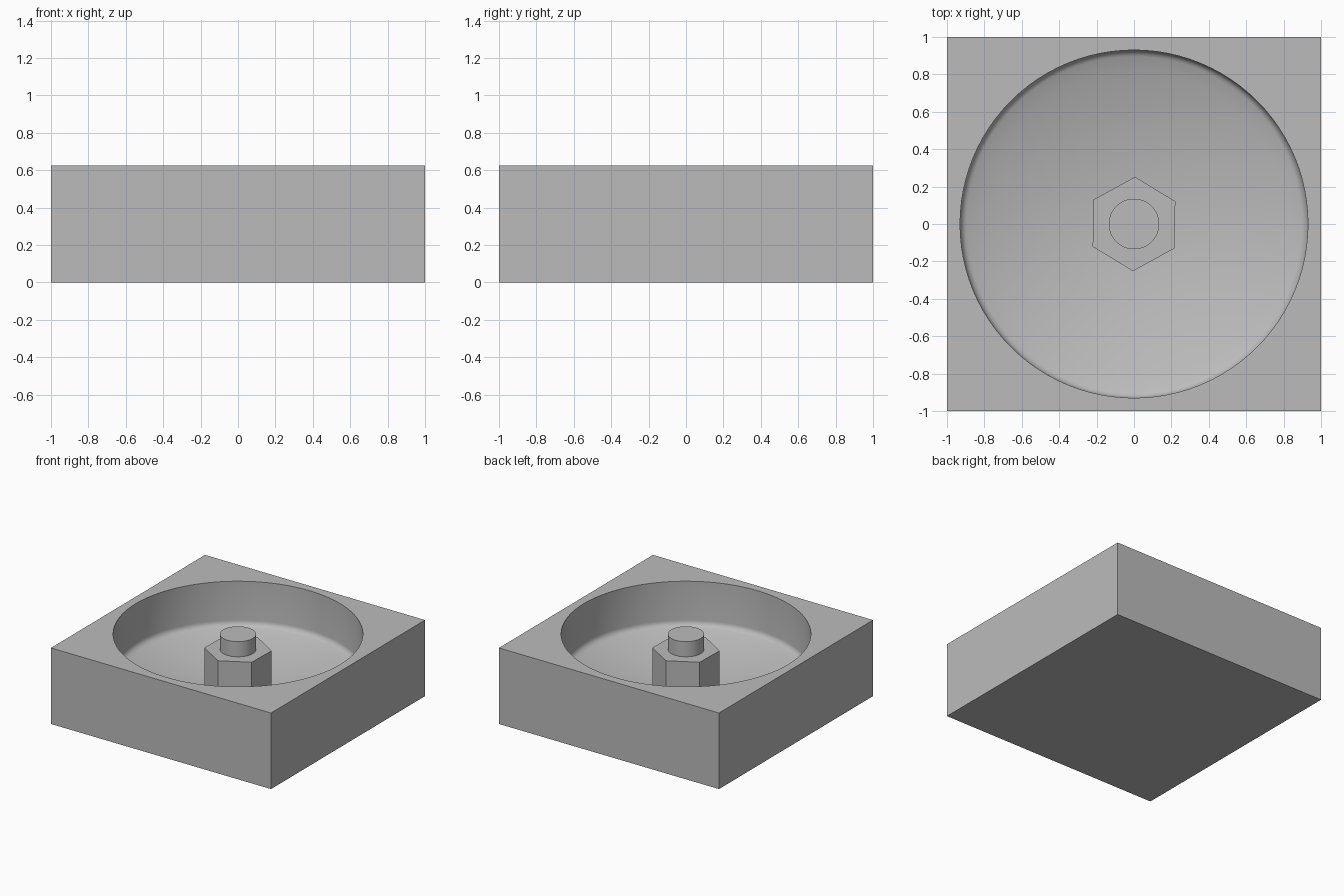
import bpy, bmesh, math

cube = bpy.data.objects.get("Cube")
if cube:
    bpy.data.objects.remove(cube, do_unlink=True)

HEIGHT = 0.625      # block height
BORE = 0.93         # bowl radius
DISH, CURVE = 0.105, 0.19   # floor height at the axis, floor curvature

grey = bpy.data.materials.new("plain grey")
grey.use_nodes = True
colour = (0.5, 0.5, 0.5, 1)
grey.diffuse_color = colour
grey.node_tree.nodes["Principled BSDF"].inputs["Base Color"].default_value = colour


def add_object(name, bm):
    bmesh.ops.recalc_face_normals(bm, faces=bm.faces)
    mesh = bpy.data.meshes.new(name)
    bm.to_mesh(mesh)
    bm.free()
    mesh.materials.append(grey)
    obj = bpy.data.objects.new(name, mesh)
    bpy.context.collection.objects.link(obj)
    return obj


def smooth(obj):
    bpy.ops.object.select_all(action='DESELECT')
    obj.select_set(True)
    bpy.context.view_layer.objects.active = obj
    bpy.ops.object.shade_smooth_by_angle(angle=math.radians(30))


def lathe(name, profile, steps):
    bm = bmesh.new()
    verts = [bm.verts.new((r, 0, z)) for r, z in profile]
    edges = [bm.edges.new(pair) for pair in zip(verts, verts[1:])]
    bmesh.ops.spin(bm, geom=verts + edges, cent=(0, 0, 0), axis=(0, 0, 1),
                   angle=math.tau, steps=steps, use_duplicate=False)
    bmesh.ops.remove_doubles(bm, verts=bm.verts, dist=1e-4)
    return add_object(name, bm)


def prism(name, sides, radius, bottom, top, turn=0):
    bm = bmesh.new()
    ring = [bm.verts.new((radius * math.cos(turn + math.tau * i / sides),
                          radius * math.sin(turn + math.tau * i / sides), bottom))
            for i in range(sides)]
    base = bm.faces.new(ring)
    new = bmesh.ops.extrude_face_region(bm, geom=[base], use_keep_orig=True)["geom"]
    for v in new:
        if isinstance(v, bmesh.types.BMVert):
            v.co.z = top
    return add_object(name, bm)


# Square block
bm = bmesh.new()
bmesh.ops.create_cube(bm, size=1)
for v in bm.verts:
    v.co = (v.co.x * 2, v.co.y * 2, (v.co.z + 0.5) * HEIGHT)
block = add_object("block", bm)

# Bowl cutter: shallow dish, rounded corner, straight wall
fillet = 0.05
slope = math.atan(2 * CURVE * 0.9)
edge = BORE - fillet + fillet * math.sin(slope)
profile = [(edge * i / 12, DISH + CURVE * (edge * i / 12) ** 2) for i in range(13)]
centre_z = profile[-1][1] + fillet * math.cos(slope)
for i in range(1, 6):
    a = slope + (math.pi / 2 - slope) * i / 5
    profile.append((BORE - fillet + fillet * math.sin(a), centre_z - fillet * math.cos(a)))
profile += [(BORE, HEIGHT + 0.2), (0, HEIGHT + 0.2)]
cutter = lathe("bowl_cutter", profile, 96)
cutter.hide_render = True

# Hollow the block, then discard the cutter
hollow = block.modifiers.new("bowl", 'BOOLEAN')
hollow.operation = 'DIFFERENCE'
hollow.solver = 'EXACT'
hollow.object = cutter
bpy.ops.object.select_all(action='DESELECT')
block.select_set(True)
bpy.context.view_layer.objects.active = block
bpy.ops.object.modifier_apply(modifier=hollow.name)
bpy.data.objects.remove(cutter, do_unlink=True)
smooth(block)

# Hexagonal post with a round stud, set into the floor
prism("hex_post", 6, 0.252, DISH - 0.03, 0.5, math.radians(28.7))
smooth(prism("round_stud", 48, 0.135, 0.45, HEIGHT))
